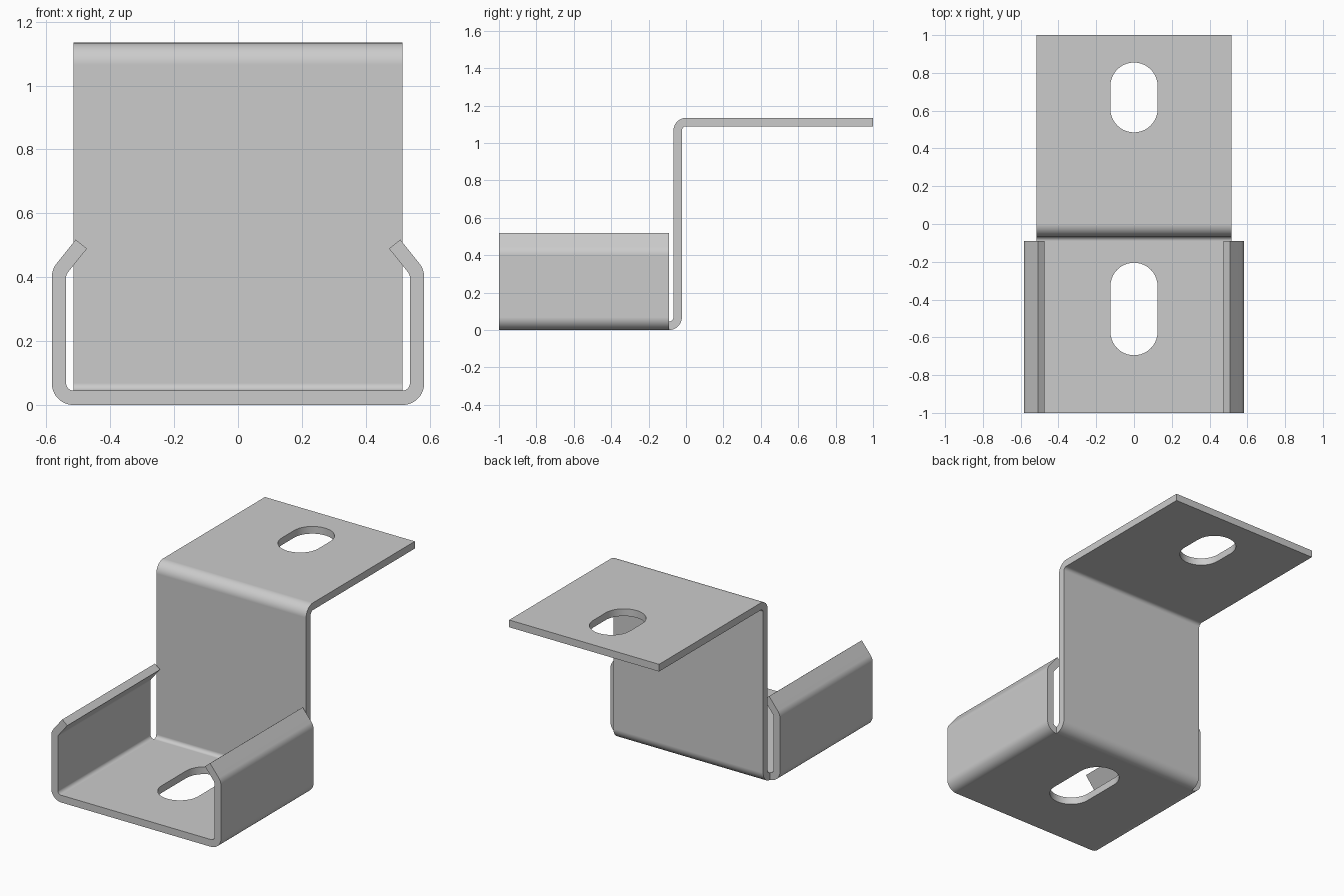
import bpy, bmesh
from math import sin, cos, radians, pi

if "Cube" in bpy.data.objects:
    bpy.data.objects.remove(bpy.data.objects["Cube"])

RO, RI = 0.068, 0.023        # outer and inner bend radii (sheet 0.045 thick)
HALF_W, BEND_Y, LIP = 0.515, -0.09, 38.7


def arc(cu, cv, a0, a1, ra, rb, n):
    """Pairs of points on both sides of the sheet around a bend centre."""
    out = []
    for i in range(n + 1):
        a = radians(a0 + (a1 - a0) * i / n)
        out.append(tuple((cu + r * cos(a), cv + r * sin(a)) for r in (ra, rb)))
    return out


def sweep(bm, pairs, to3d, w0, w1, skip_side=None, skip_start=False):
    """Extrude a sheet profile from w0 to w1; optionally leave joints open."""
    v = [[[bm.verts.new(to3d(p, w)) for p in pair] for w in (w0, w1)] for pair in pairs]
    for i in range(len(v) - 1):
        p, q = v[i], v[i + 1]
        for side in (0, 1):
            bm.faces.new((p[0][side], p[1][side], q[1][side], q[0][side]))
        for end in (0, 1):
            if not (end == 1 and i == skip_side):
                bm.faces.new((p[end][0], p[end][1], q[end][1], q[end][0]))
    for end in ([v[-1]] if skip_start else [v[0], v[-1]]):
        bm.faces.new((end[0][0], end[0][1], end[1][1], end[1][0]))


bm = bmesh.new()

# Front channel: floor, side walls and inward lips
right = arc(HALF_W, RO, -90, 0, RO, RI, 10) + arc(HALF_W, 0.40, 0, LIP, RO, RI, 5)
d = radians(LIP)
right.append(tuple((x - 0.096 * sin(d), z + 0.096 * cos(d)) for x, z in right[-1]))
left = [tuple((-x, z) for x, z in pair) for pair in reversed(right)]
sweep(bm, left + right, lambda p, w: (p[0], w, p[1]), -1, BEND_Y, skip_side=len(left) - 1)

# Upright web and rear top plate
web = arc(BEND_Y, RO, -90, 0, RO, RI, 10) + arc(0.001, 1.066, 180, 90, RI, RO, 10)
web.append(tuple((1.0, z) for _, z in web[-1]))
sweep(bm, web, lambda p, w: (w, p[0], p[1]), -HALF_W, HALF_W, skip_start=True)

bmesh.ops.remove_doubles(bm, verts=bm.verts, dist=1e-5)
bmesh.ops.recalc_face_normals(bm, faces=bm.faces)
mesh = bpy.data.meshes.new("bracket")
bm.to_mesh(mesh)
bm.free()
bracket = bpy.data.objects.new("bracket", mesh)
bpy.context.collection.objects.link(bracket)


def cut_slot(name, y0, y1, z, r=0.125, n=20):
    """Cut a round-ended slot running along y."""
    pts = [(r * cos(pi * i / n), y1 - r + r * sin(pi * i / n)) for i in range(n + 1)]
    pts += [(-x, y0 + y1 - y) for x, y in pts]
    b = bmesh.new()
    face = b.faces.new([b.verts.new((x, y, z - 0.1)) for x, y in pts])
    ext = bmesh.ops.extrude_face_region(b, geom=[face])["geom"]
    bmesh.ops.translate(b, vec=(0, 0, 0.2), verts=[g for g in ext if isinstance(g, bmesh.types.BMVert)])
    bmesh.ops.recalc_face_normals(b, faces=b.faces)
    m = bpy.data.meshes.new(name)
    b.to_mesh(m)
    b.free()
    cutter = bpy.data.objects.new(name, m)
    bpy.context.collection.objects.link(cutter)
    cutter.hide_render = True
    mod = bracket.modifiers.new(name, 'BOOLEAN')
    mod.operation, mod.solver, mod.object = 'DIFFERENCE', 'EXACT', cutter
    bpy.ops.object.modifier_apply(modifier=name)
    bpy.data.objects.remove(cutter)


# Mounting slots
bpy.context.view_layer.objects.active = bracket
bracket.select_set(True)
cut_slot("floor_slot", -0.695, -0.205, 0.02)
cut_slot("top_slot", 0.485, 0.855, 1.11)

# Smooth bends, crisp sheet edges
bpy.ops.object.shade_smooth_by_angle(angle=radians(30))
wn = bracket.modifiers.new("flat_panels", 'WEIGHTED_NORMAL')
wn.keep_sharp = True
